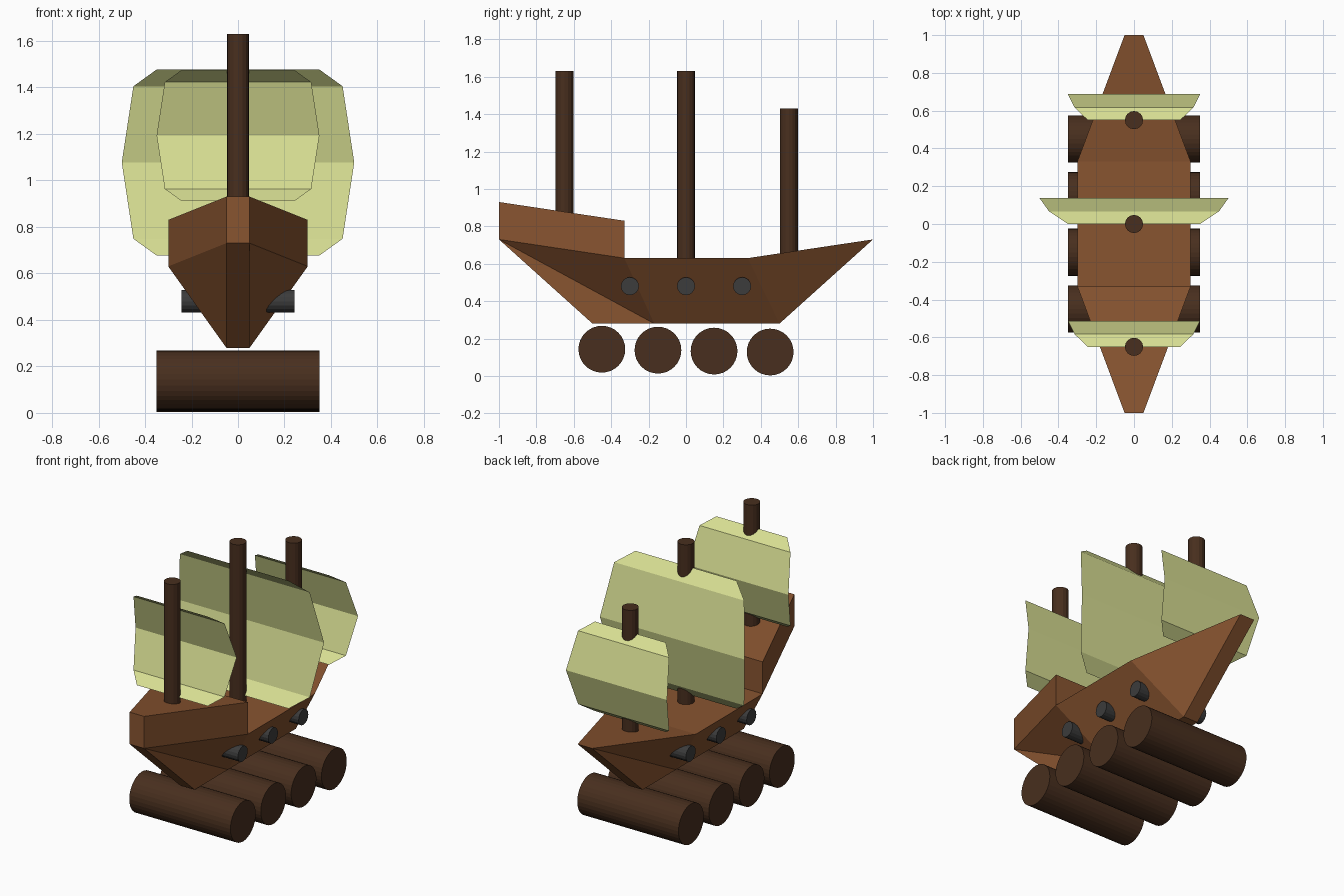
import bpy, math

if "Cube" in bpy.data.objects:
    bpy.data.objects.remove(bpy.data.objects["Cube"])

def material(name, color):
    m = bpy.data.materials.new(name)
    m.diffuse_color = (*color, 1)
    m.use_nodes = True
    m.node_tree.nodes["Principled BSDF"].inputs["Base Color"].default_value = m.diffuse_color
    return m

WOOD = material("hull_wood", (0.25, 0.09, 0.03))
DARK = material("dark_wood", (0.065, 0.028, 0.013))
CLOTH = material("sail_cloth", (0.68, 0.73, 0.29))
IRON = material("iron", (0.045, 0.045, 0.045))

def mesh(name, verts, faces, mat):
    me = bpy.data.meshes.new(name)
    me.from_pydata(verts, [], faces)
    me.materials.append(mat)
    ob = bpy.data.objects.new(name, me)
    bpy.context.collection.objects.link(ob)
    return ob

def cylinder(name, loc, r, length, sides, mat, along_x=False):
    bpy.ops.mesh.primitive_cylinder_add(
        vertices=sides, radius=r, depth=length, location=loc,
        rotation=(0, math.pi / 2 if along_x else 0, 0))
    ob = bpy.context.object
    ob.name = name
    ob.data.materials.append(mat)
    return ob

# Hull: four stations of (deck y, deck z, half width, keel y)
stations = [(-1, 0.73, 0.05, -0.5), (-0.33, 0.63, 0.3, -0.17),
            (0.33, 0.63, 0.3, 0.17), (1, 0.73, 0.05, 0.5)]
verts, faces = [], []
for y, z, w, ky in stations:
    verts += [(-w, y, z), (w, y, z), (0.05, ky, 0.28), (-0.05, ky, 0.28)]
for i in range(3):
    a, b = 4 * i, 4 * i + 4
    faces += [(a + 1, b + 2, b + 1), (a + 1, a + 2, b + 2)]   # right side
    faces += [(a, b, a + 3), (b, b + 3, a + 3)]               # left side
    faces.append((a + 3, b + 3, b + 2, a + 2))                # keel
    if i > 0:
        faces.append((a, a + 1, b + 1, b))                    # deck
faces += [(0, 3, 2, 1), (12, 13, 14, 15)]

# Raised cabin deck over the first section
for x, y, z in [verts[k] for k in (0, 1, 5, 4)]:
    verts.append((x, y, z + 0.2))
base = (0, 1, 5, 4)
for k in range(4):
    n = (k + 1) % 4
    faces.append((base[k], base[n], 16 + n, 16 + k))
faces.append((16, 17, 18, 19))
mesh("hull", verts, faces, WOOD)

# Masts
for name, y, top in (("front_mast", -0.65, 1.63), ("main_mast", 0, 1.63),
                     ("rear_mast", 0.55, 1.43)):
    cylinder(name, (0, y, top - 0.5), 0.048, 1.0, 16, DARK)

# Billowed sails: rows of (half width, bulge, height) around the sail middle
def sail(name, y, z, s):
    rows = [(0.35, 0, 0.4), (0.45, 0.067, 0.328), (0.5, 0.137, 0),
            (0.45, 0.067, -0.328), (0.35, 0, -0.4)]
    v = [(sx * w * s, y + b, z + h * s) for w, b, h in rows for sx in (-1, 1)]
    f = [(2 * i, 2 * i + 1, 2 * i + 3, 2 * i + 2) for i in range(4)]
    mesh(name, v, f, CLOTH)

sail("front_sail", -0.65, 1.193, 0.7)
sail("main_sail", 0, 1.077, 1.0)
sail("rear_sail", 0.55, 0.993, 0.7)

# Cannons poking out of both sides
for i, y in enumerate((-0.3, 0, 0.3)):
    cylinder(f"cannon_pair_{i + 1}", (0, y, 0.48), 0.048, 0.486, 16, IRON, True)

# Log rollers, each a touch lower towards the back
for i in range(4):
    cylinder(f"log_roller_{i + 1}", (0, -0.45 + 0.3 * i, 0.143 - 0.005 * i),
             0.125, 0.7, 32, DARK, True)
